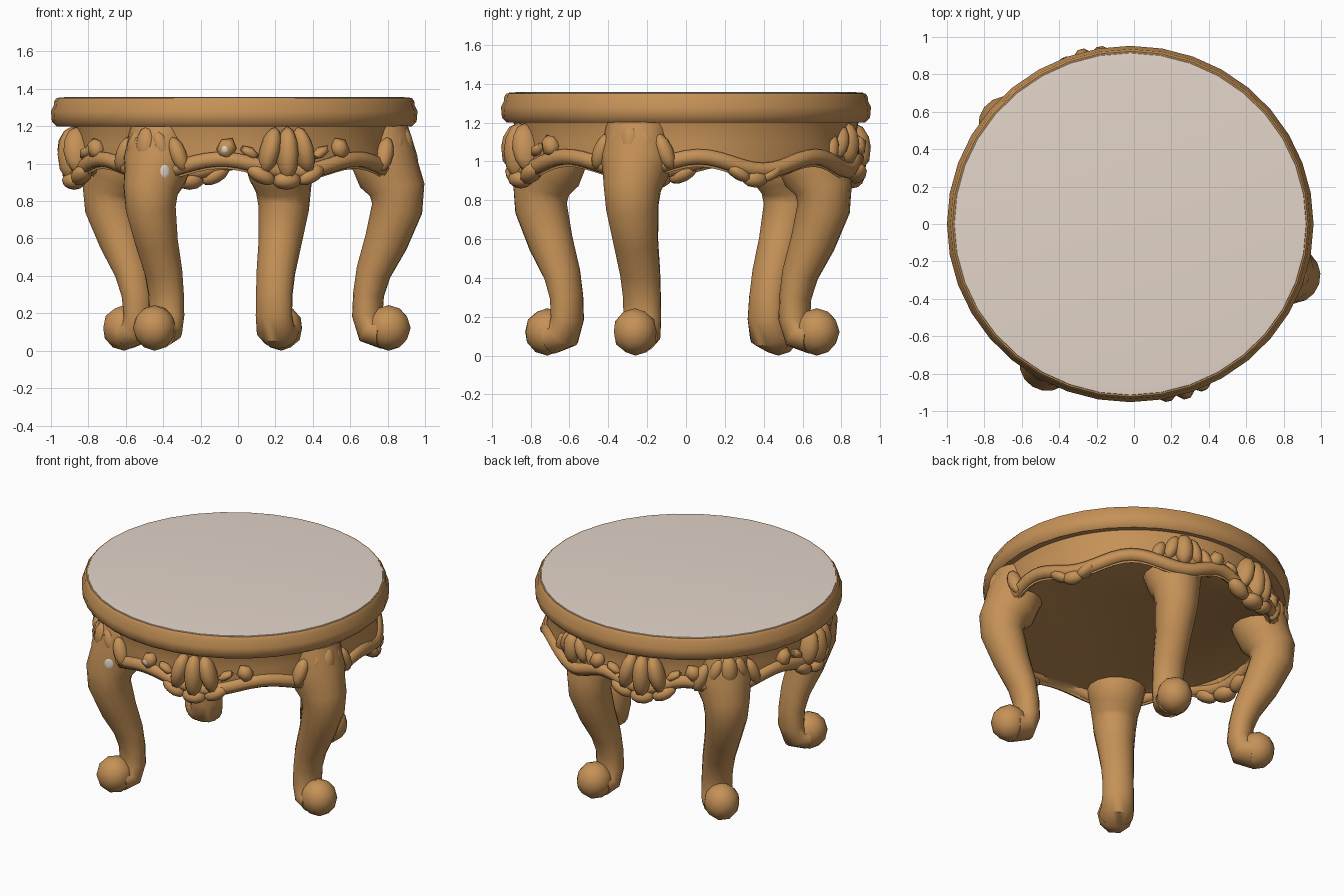
import bpy, bmesh, math
from mathutils import Matrix, Vector

cube = bpy.data.objects.get("Cube")
if cube:
    bpy.data.objects.remove(cube)


def material(name, rgb):
    m = bpy.data.materials.new(name)
    m.use_nodes = True
    m.diffuse_color = (*rgb, 1)
    m.node_tree.nodes["Principled BSDF"].inputs["Base Color"].default_value = (*rgb, 1)
    return m


wood = material("golden_wood", (0.56, 0.285, 0.095))
fabric = material("pale_fabric", (0.77, 0.665, 0.585))


def finish(name, bm, mat, angle=40):
    bmesh.ops.recalc_face_normals(bm, faces=bm.faces)
    mesh = bpy.data.meshes.new(name)
    bm.to_mesh(mesh)
    bm.free()
    mesh.materials.append(mat)
    ob = bpy.data.objects.new(name, mesh)
    bpy.context.collection.objects.link(ob)
    bpy.ops.object.select_all(action='DESELECT')
    ob.select_set(True)
    bpy.context.view_layer.objects.active = ob
    bpy.ops.object.shade_smooth_by_angle(angle=math.radians(angle))


def skin(bm, rings):
    """Join rings of points into a closed, capped surface."""
    rows = [[bm.verts.new(p) for p in ring] for ring in rings]
    n = len(rows[0])
    for a, b in zip(rows, rows[1:]):
        for i in range(n):
            j = (i + 1) % n
            bm.faces.new((a[i], a[j], b[j], b[i]))
    bm.faces.new(rows[0])
    bm.faces.new(rows[-1])


def polar(deg, r, z):
    a = math.radians(deg)
    return Vector((r * math.cos(a), r * math.sin(a), z))


def oval_lathe(name, profile, mat, n=36):
    """Turned part, slightly shorter from front to back."""
    bm = bmesh.new()
    rings = []
    for r, z in profile:
        ring = [polar(360 * i / n, r, z) for i in range(n)]
        rings.append([(p.x - 0.02, p.y * 0.972, p.z) for p in ring])
    skin(bm, rings)
    finish(name, bm, mat)


def blob(bm, deg, r, z, size, tilt=0, subdiv=2):
    """Ellipsoid sized (outward, sideways, up), tilted within the apron surface."""
    mat = (Matrix.Translation(polar(deg, r, z))
           @ Matrix.Rotation(math.radians(deg), 4, 'Z')
           @ Matrix.Rotation(math.radians(tilt), 4, 'X')
           @ Matrix.Diagonal((*size, 1)))
    bmesh.ops.create_icosphere(bm, subdivisions=subdiv, radius=1, matrix=mat)


# Round top: moulded rim and fabric inlay
oval_lathe("table_rim", [(0.90, 1.20), (0.95, 1.20), (0.975, 1.225), (0.98, 1.28),
                         (0.965, 1.31), (0.962, 1.335), (0.95, 1.35)], wood)
oval_lathe("top_inlay", [(0.945, 1.345), (0.94, 1.353), (0.90, 1.356)], fabric)

# Legs: name, direction in degrees, radial shift of knee and of foot
LEGS = [("left_leg", -18, 0.015, 0.005), ("back_leg", 71, -0.13, -0.13),
        ("back_right_leg", 142, -0.01, -0.07), ("front_right_leg", 238, 0.0, 0.0)]

# Cabriole path: radius, height, radial half width, sideways half width
PATH = [(0.80, 1.20, 0.13, 0.16), (0.805, 1.02, 0.18, 0.19), (0.835, 0.94, 0.17, 0.17),
        (0.88, 0.86, 0.15, 0.148), (0.88, 0.76, 0.137, 0.135), (0.82, 0.58, 0.117, 0.115),
        (0.752, 0.42, 0.093, 0.105), (0.725, 0.30, 0.081, 0.10), (0.72, 0.19, 0.08, 0.10),
        (0.745, 0.11, 0.085, 0.105), (0.81, 0.10, 0.09, 0.11)]


def leg(name, deg, knee, foot):
    bm = bmesh.new()
    rings = []
    for k, (r, z, hr, ht) in enumerate(PATH):
        r0, z0 = PATH[max(k - 1, 0)][:2]
        r1, z1 = PATH[min(k + 1, len(PATH) - 1)][:2]
        t = Vector((r1 - r0, z1 - z0)).normalized()
        shift = foot + (knee - foot) * min(z / 0.8, 1)
        ring = []
        for i in range(16):
            a = math.tau * i / 16
            u = hr * math.cos(a)
            p = Vector((r + shift - t.y * u, ht * math.sin(a), z + t.x * u))
            ring.append(Matrix.Rotation(math.radians(deg), 3, 'Z') @ p)
        rings.append(ring)
    skin(bm, rings)
    # Scroll foot
    blob(bm, deg, 0.842 + foot, 0.122, (0.118, 0.115, 0.122))
    finish(name, bm, wood, 50)


for item in LEGS:
    leg(*item)


# Apron: scalloped lower edge that dips at the legs and at each middle
def scallop(deg):
    dirs = [item[1] for item in LEGS] + [342]
    d = (deg + 18) % 360 - 18
    for a, b in zip(dirs, dirs[1:]):
        if a <= d <= b:
            return 0.937 - 0.035 * math.cos(4 * math.pi * (d - a) / (b - a))
    return 0.902


N = 96
angles = [360 * i / N for i in range(N)]
bm = bmesh.new()
skin(bm, [[polar(d, 0.89, 1.21) for d in angles],
          [polar(d, 0.868, 1.10) for d in angles],
          [polar(d, 0.885, scallop(d) + 0.06) for d in angles],
          [polar(d, 0.87, scallop(d)) for d in angles],
          [polar(d, 0.83, 1.0) for d in angles]])
finish("apron", bm, wood)

# Rolled moulding that follows the scallops
curve = bpy.data.curves.new("apron_moulding", 'CURVE')
curve.dimensions = '3D'
curve.bevel_depth = 0.045
curve.bevel_resolution = 1
spline = curve.splines.new('POLY')
spline.points.add(N - 1)
spline.use_cyclic_u = True
for pt, d in zip(spline.points, angles):
    pt.co = (*polar(d, 0.872, scallop(d) + 0.052), 1)
curve.materials.append(wood)
bpy.context.collection.objects.link(bpy.data.objects.new("apron_moulding", curve))


# Carved shells with side curls between the legs
def shell(name, deg):
    bm = bmesh.new()
    blob(bm, deg, 0.90, 1.05, (0.08, 0.06, 0.15))
    blob(bm, deg, 0.89, 0.91, (0.065, 0.08, 0.05))
    for s in (-1, 1):
        blob(bm, deg + s * 6, 0.89, 1.07, (0.08, 0.055, 0.13), s * 14)
        blob(bm, deg + s * 9, 0.885, 0.94, (0.055, 0.085, 0.045), s * 28)
        blob(bm, deg + s * 13, 0.88, 1.06, (0.04, 0.06, 0.03), s * 30, 1)
        blob(bm, deg + s * 21, 0.885, 1.08, (0.05, 0.055, 0.065), s * 30, 1)
    finish(name, bm, wood, 50)


for name, deg in (("front_shell", 287), ("back_shell", 107), ("right_shell", 190)):
    shell(name, deg)

# Small hanging drop on the plainer side
bm = bmesh.new()
blob(bm, 24, 0.875, 0.91, (0.045, 0.07, 0.045))
for s in (-1, 1):
    blob(bm, 24 + s * 6, 0.875, 0.94, (0.05, 0.075, 0.035), s * 30)
finish("left_drop", bm, wood, 50)

# Leaf carving above each knee
for name, deg, knee, foot in LEGS:
    bm = bmesh.new()
    r = 0.92 + knee * 0.3
    blob(bm, deg, r, 1.09, (0.06, 0.06, 0.11))
    for s in (-1, 1):
        blob(bm, deg + s * 5, r - 0.015, 1.10, (0.05, 0.045, 0.09), s * 20)
        blob(bm, deg + s * 11, r - 0.03, 1.05, (0.05, 0.045, 0.10), s * 22)
    finish(name.replace("leg", "knee_leaf"), bm, wood, 50)

# Bare chips laid flat on the carving at the front
for name, x, z, w, h in (("knee_chip", -0.39, 0.96, 0.028, 0.036),
                         ("rosette_chip", -0.072, 1.075, 0.018, 0.02)):
    graph = bpy.context.evaluated_depsgraph_get()
    hit = bpy.context.scene.ray_cast(graph, Vector((x, -2, z)), Vector((0, 1, 0)))
    bm = bmesh.new()
    bmesh.ops.create_icosphere(bm, subdivisions=2, radius=1, matrix=(
        Matrix.Translation(hit[1]) @ hit[2].to_track_quat('Z', 'Y').to_matrix().to_4x4()
        @ Matrix.Diagonal((w, h, 0.0045, 1))))
    finish(name, bm, fabric)
